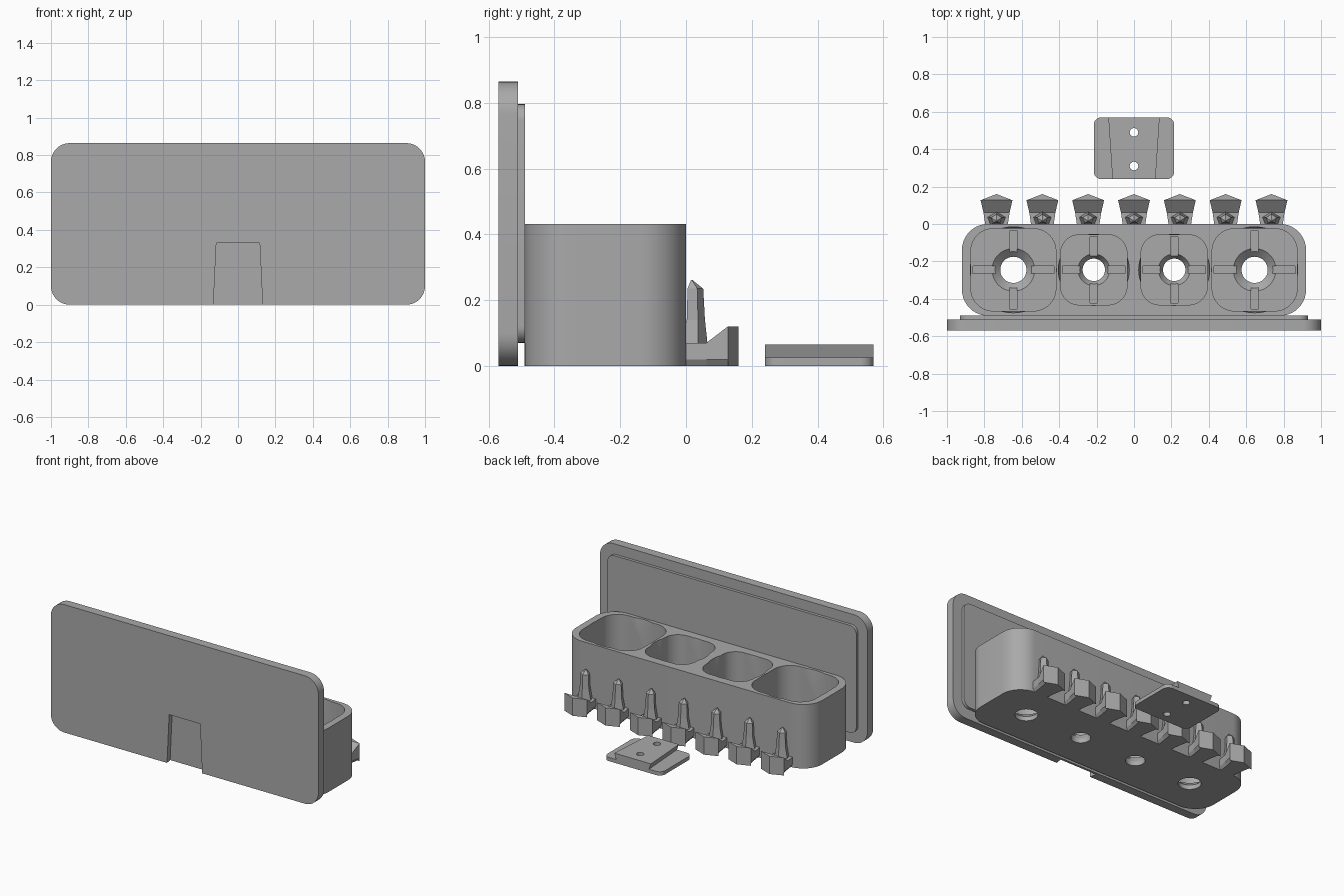
import bpy, bmesh
from math import pi, cos, sin

cube = bpy.data.objects.get("Cube")
if cube:
    bpy.data.objects.remove(cube)

grey = bpy.data.materials.new("plain grey")
grey.use_nodes = True
COLOR = (0.4, 0.4, 0.4, 1)
grey.diffuse_color = COLOR
grey.node_tree.nodes["Principled BSDF"].inputs["Base Color"].default_value = COLOR


def loft(name, rings):
    """Solid skinned through rings that have equal point counts."""
    bm = bmesh.new()
    rows = [[bm.verts.new(p) for p in ring] for ring in rings]
    for a, b in zip(rows, rows[1:]):
        for i in range(len(a)):
            j = (i + 1) % len(a)
            bm.faces.new((a[i], a[j], b[j], b[i]))
    bm.faces.new(rows[0][::-1])
    bm.faces.new(rows[-1])
    bmesh.ops.recalc_face_normals(bm, faces=bm.faces)
    mesh = bpy.data.meshes.new(name)
    bm.to_mesh(mesh)
    bm.free()
    mesh.materials.append(grey)
    obj = bpy.data.objects.new(name, mesh)
    bpy.context.collection.objects.link(obj)
    return obj


def rounded(w, h, r, steps=10):
    """Outline of a centred rounded rectangle."""
    pts = []
    for k, (sx, sy) in enumerate(((1, 1), (-1, 1), (-1, -1), (1, -1))):
        for s in range(steps + 1):
            a = (k + s / steps) * pi / 2
            pts.append((sx * (w / 2 - r) + r * cos(a), sy * (h / 2 - r) + r * sin(a)))
    return pts


def slab(name, outline, cx, cy, z0, z1):
    return loft(name, [[(x + cx, y + cy, z) for x, y in outline] for z in (z0, z1)])


def upright(name, outline, cz, y0, y1):
    return loft(name, [[(x, y, z + cz) for x, z in outline] for y in (y0, y1)])


def turned(name, cx, cy, profile, n=48):
    """Round solid from (radius, height) pairs."""
    return loft(name, [[(cx + r * cos(2 * pi * i / n), cy + r * sin(2 * pi * i / n), z)
                        for i in range(n)] for r, z in profile])


def apply_modifiers(obj):
    graph = bpy.context.evaluated_depsgraph_get()
    mesh = bpy.data.meshes.new_from_object(obj.evaluated_get(graph))
    obj.modifiers.clear()
    obj.data = mesh


def carve(target, cutters):
    for c in cutters:
        mod = target.modifiers.new("cut", "BOOLEAN")
        mod.operation, mod.solver, mod.object = "DIFFERENCE", "EXACT", c
    apply_modifiers(target)
    for c in cutters:
        bpy.data.objects.remove(c)


def smooth(obj):
    bpy.ops.object.select_all(action="DESELECT")
    obj.select_set(True)
    bpy.context.view_layer.objects.active = obj
    bpy.ops.object.shade_smooth_by_angle(angle=0.5)


# Upright display board with a tapered slot in its front
board = upright("display_board", rounded(2, 0.864, 0.1), 0.432, -0.57, -0.51)
slot = loft("slot_cutter", [
    [(-b, y, -0.01), (b, y, -0.01), (t, y, 0.33), (-t, y, 0.33)]
    for y, b, t in ((-0.58, 0.13, 0.114), (-0.525, 0.14, 0.124))])
carve(board, [slot])
smooth(board)

# Raised panel on the back of the board
panel = upright("back_panel", rounded(1.86, 0.725, 0.05), 0.433, -0.511, -0.49)
smooth(panel)

# Holder block with four cups
CY = -0.245
holder = slab("holder_block", rounded(1.84, 0.491, 0.14), 0, CY, 0, 0.432)
FLOOR = 0.07
cutters = []
for side in (-1, 1):
    for cx, w, h, corner, bulge, hole, funnel in (
            (0.645, 0.455, 0.44, 0.12, 0.23, 0.07, 0.115),
            (0.215, 0.355, 0.375, 0.1, 0.19, 0.06, 0.085)):
        cx *= side
        cutters.append(slab("cup_cutter", rounded(w, h, corner), cx, CY, FLOOR, 0.5))
        cutters.append(turned("bulge_cutter", cx, CY,
                              [(bulge - 0.03, FLOOR + 0.003), (bulge, 0.432), (bulge, 0.51)]))
        cutters.append(turned("drain_cutter", cx, CY,
                              [(hole, -0.02), (hole, 0.03), (funnel, FLOOR + 0.001),
                               (funnel, FLOOR + 0.02)]))
        for gw, gh in ((w - 0.02, 0.04), (0.04, h - 0.02)):
            cutters.append(slab("groove_cutter", rounded(gw, gh, 0.002, 1),
                                cx, CY, FLOOR - 0.015, FLOOR + 0.01))
carve(holder, cutters)
smooth(holder)


# Row of hooks: pointed tray, sloped inner lip and five-sided post
def tray_section(y, half, bottom, top):
    return [(-half, y, bottom + 0.02), (-half * 0.8, y, bottom), (half * 0.8, y, bottom),
            (half, y, bottom + 0.02), (half, y, top), (0, y, top), (-half, y, top)]


def hook(cx):
    tray = loft("hook_tray", [tray_section(-0.005, 0.06, 0, 0.07),
                              tray_section(0.062, 0.07, 0, 0.07),
                              tray_section(0.127, 0.085, 0, 0.12)])
    lip = loft("hook_lip", [[(-0.085, 0.127, z), (0.085, 0.127, z), (0, 0.16, z)]
                            for z in (0.0, 0.12)])
    post = loft("hook_post", [
        [(r * cos(pi / 2 + 2 * pi * i / 5), cy + 0.85 * r * sin(pi / 2 + 2 * pi * i / 5), z)
         for i in range(5)]
        for r, cy, z in ((0.052, 0.022, 0.06), (0.036, 0.027, 0.14),
                         (0.031, 0.026, 0.235), (0.002, 0.017, 0.262))])
    for part in (tray, lip, post):
        part.location.x = cx


for i in range(-3, 4):
    hook(i * 0.245)

# Separate mounting clip: base plate and tapered wedge with two screw holes
base = slab("clip_base", rounded(0.43, 0.33, 0.04), 0, 0.405, 0, 0.025)
wedge = loft("clip_wedge", [
    [(-b, 0.24, z), (b, 0.24, z), (t, 0.57, z), (-t, 0.57, z)]
    for z, b, t in ((0.025, 0.1, 0.122), (0.065, 0.115, 0.137))])
for part in (base, wedge):
    carve(part, [turned("screw_cutter", 0, y, [(0.023, -0.05), (0.023, 0.1)], 24)
                 for y in (0.31, 0.49)])
    smooth(part)
